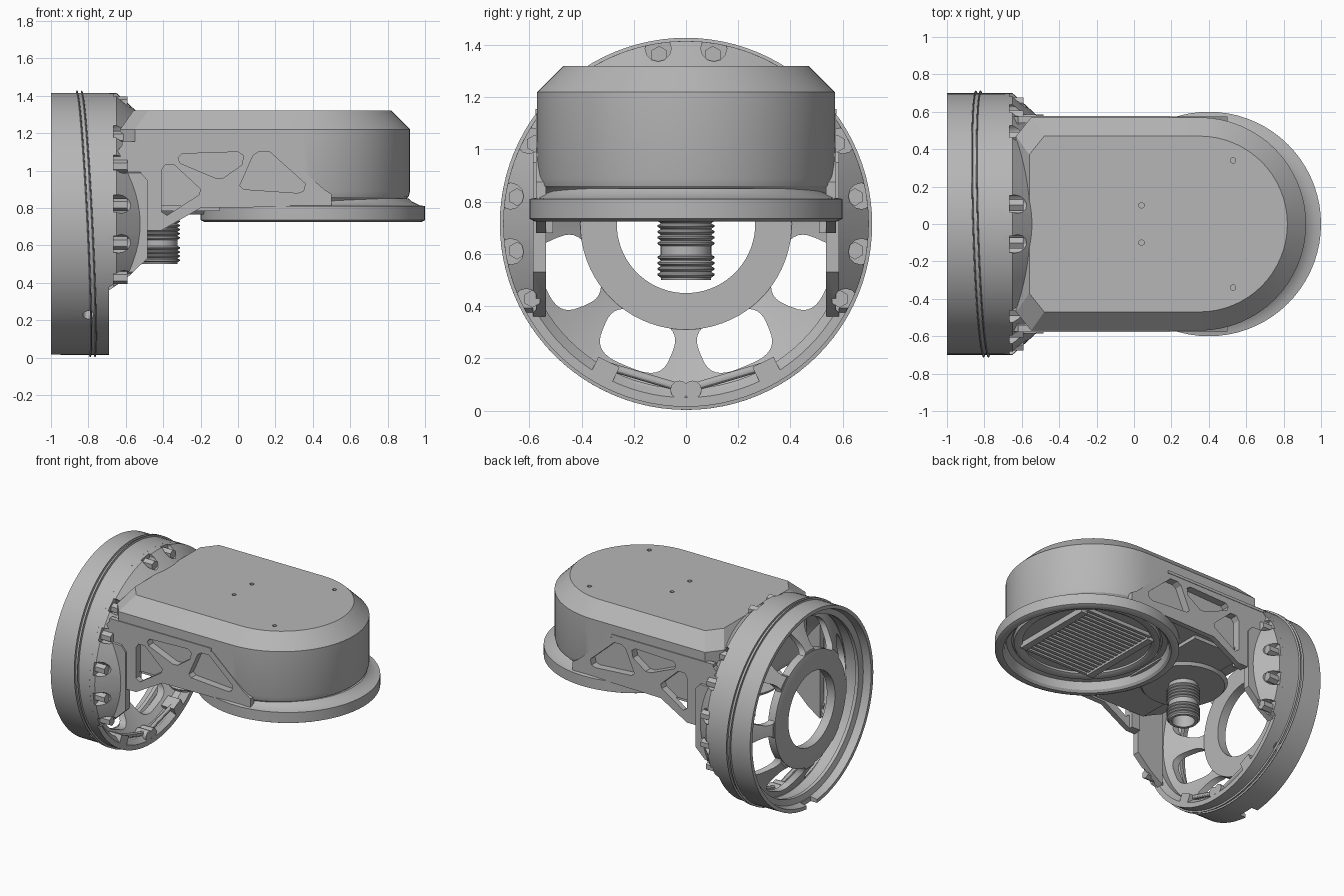
import bpy, bmesh, math
from mathutils import Matrix, Vector

cube = bpy.data.objects.get("Cube")
if cube:
    bpy.data.objects.remove(cube, do_unlink=True)

grey = bpy.data.materials.new("plain_grey")
grey.use_nodes = True
COLOUR = (0.47, 0.47, 0.47, 1)
grey.diffuse_color = COLOUR
grey.node_tree.nodes["Principled BSDF"].inputs["Base Color"].default_value = COLOUR

RZ = 0.715                      # height of the mounting ring's axis


def select(ob):
    bpy.ops.object.select_all(action='DESELECT')
    ob.select_set(True)
    bpy.context.view_layer.objects.active = ob


def shade(ob):
    select(ob)
    bpy.ops.object.shade_smooth_by_angle(angle=math.radians(30))


def finish(name, bm):
    bmesh.ops.recalc_face_normals(bm, faces=bm.faces)
    me = bpy.data.meshes.new(name)
    bm.to_mesh(me)
    bm.free()
    ob = bpy.data.objects.new(name, me)
    bpy.context.collection.objects.link(ob)
    me.materials.append(grey)
    shade(ob)
    return ob


def loft(bm, loops, closed=False):
    """Skin a list of equal point loops; closed joins the last to the first."""
    rows = [[bm.verts.new(p) for p in loop] for loop in loops]
    n = len(rows[0])
    for a, b in zip(rows, rows[1:] + rows[:1] if closed else rows[1:]):
        for i in range(n):
            j = (i + 1) % n
            bm.faces.new((a[i], a[j], b[j], b[i]))
    if not closed:
        bm.faces.new(rows[0][::-1])
        bm.faces.new(rows[-1])


def revolve(name, profile, centre, along_x=True, seg=72):
    """Spin a closed (axis, radius) profile around X or Z."""
    loops = []
    for h, r in profile:
        turn = [(r * math.cos(t), r * math.sin(t)) for t in
                (math.tau * i / seg for i in range(seg))]
        loops.append([Vector((h, u, v) if along_x else (u, v, h)) + Vector(centre) for u, v in turn])
    bm = bmesh.new()
    loft(bm, loops, True)
    return finish(name, bm)


def prism_y(bm, outline, y0, y1):
    loft(bm, [[(x, y, z) for x, z in outline] for y in (y0, y1)])


def rod(bm, p, q, r, seg=12):
    p, q = Vector(p), Vector(q)
    d = q - p
    m = Matrix.Translation((p + q) / 2) @ d.to_track_quat('Z', 'Y').to_matrix().to_4x4()
    bmesh.ops.create_cone(bm, cap_ends=True, segments=seg, radius1=r, radius2=r, depth=d.length, matrix=m)


def box(bm, lo, hi):
    lo, hi = Vector(lo), Vector(hi)
    bmesh.ops.create_cube(bm, size=1, matrix=Matrix.Translation((lo + hi) / 2) @ Matrix.Diagonal((*(hi - lo), 1)))


def cut(targets, cutter):
    cutter.hide_render = True
    for ob in targets:
        mod = ob.modifiers.new("cut", 'BOOLEAN')
        mod.operation, mod.solver, mod.object = 'DIFFERENCE', 'EXACT', cutter
        select(ob)
        bpy.ops.object.modifier_apply(modifier=mod.name)
        shade(ob)
    bpy.data.objects.remove(cutter, do_unlink=True)


# Mounting ring, with a radial hole each side and a notch at the bottom
ring = revolve("mounting_ring", [(-1, .7), (-.69, .7), (-.69, .665), (-.73, .63), (-.8, .63), (-.82, .645),
                                 (-.9, .645), (-.91, .625), (-.935, .625), (-.945, .665), (-1, .675)],
               (0, 0, RZ), seg=96)
bm = bmesh.new()
for s in (-1, 1):
    rod(bm, (-.8, s * .4, .33), (-.8, s * .6, .13), .03)
box(bm, (-1.1, -.06, -.1), (-.95, .06, .12))
cut([ring], finish("ring_cutter", bm))

# Tilted raised thread lines around the ring
for k in range(2):
    band = revolve(f"ring_thread_{k}", [(-.005, .696), (.005, .696), (.002, .713), (-.002, .713)], (0, 0, 0), seg=96)
    band.matrix_world = (Matrix.Translation((-.825 + .025 * k, 0, RZ)) @ Matrix.Rotation(-.05, 4, 'Y')
                         @ Matrix.Rotation(.03, 4, 'Z'))

# Dished spider with a hub and eight rounded windows
spider = revolve("spider_dish", [(-.985, .3), (-.985, .42), (-.82, .64), (-.77, .64), (-.945, .4), (-.945, .3)],
                 (0, 0, RZ))


def rounded(t):
    """Superellipse point: tangential width, then radial width."""
    c, s = math.cos(t), math.sin(t)
    return (math.copysign(abs(c) ** .65, c) * .14, math.copysign(abs(s) ** .65, s) * .105 + .485)


bm = bmesh.new()
for i in range(8):
    turn = Matrix.Translation((0, 0, RZ)) @ Matrix.Rotation(math.tau * (i + .5) / 8, 4, 'X')
    loft(bm, [[turn @ Vector((x, *rounded(math.tau * k / 32))) for k in range(32)] for x in (-1.1, -.6)])
cut([spider], finish("window_cutter", bm))
revolve("spider_hub", [(-1, .265), (-1, .36), (-.99, .405), (-.935, .405), (-.935, .265)], (0, 0, RZ))

# Conical shoulder between ring and arm, open below and inside
shoulder = revolve("shoulder", [(-.71, .7), (-.65, .7), (-.49, .555), (-.49, .52), (-.71, .64)], (0, 0, RZ))
bm = bmesh.new()
prism_y(bm, [(-.8, .3), (-.48, .52), (-.3, .52), (-.3, -.2), (-.8, -.2)], -1, 1)
cut([shoulder], finish("lower_cutter", bm))
bm = bmesh.new()
box(bm, (-.8, -.55, -.1), (-.3, .55, .82))
cut([shoulder], finish("inside_cutter", bm))

# Flat webs stiffening the shoulder
WEB = [(-.69, .36), (-.6, .42), (-.485, .53), (-.485, .95), (-.53, 1), (-.69, 1)]
webs = []
for s, side in ((-1, "right"), (1, "left")):
    bm = bmesh.new()
    prism_y(bm, WEB, s * .54, s * .585)
    webs.append(finish(f"{side}_shoulder_web", bm))

# Bolt pockets around the shoulder, with a hexagonal bolt in each
pockets, bosses = bmesh.new(), bmesh.new()
for deg in (81, 45, 28, 9, -9, -26):
    for s in (-1, 1):
        y = s * math.cos(math.radians(deg))
        z = math.sin(math.radians(deg))
        rod(pockets, (-.665, y * .68, RZ + z * .68), (-.4, y * .68, RZ + z * .68), .05)
        rod(bosses, (-.7, y * .655, RZ + z * .655), (-.59, y * .655, RZ + z * .655), .034, 6)
cut([shoulder] + webs, finish("pocket_cutter", pockets))
finish("shoulder_bolts", bosses)


# Arm housing: a bullet-shaped outline lofted with a chamfered top
def outline(inset, z, back):
    r = .57 - inset
    arc = [(.35 + r * math.cos(t), r * math.sin(t)) for t in
           (math.pi * (i / 32 - .5) for i in range(33))]
    corner = max(r - .1, .36)
    pts = [(back, -corner), (back + .08, -r)] + arc + [(back + .08, r), (back, corner)]
    return [(x, y, z) for x, y in pts]


bm = bmesh.new()
loft(bm, [outline(i, z, b) for i, z, b in
          ((.04, .81, -.6), (.03, .84, -.62), (.008, .86, -.63), (0, .89, -.63), (0, 1.22, -.63), (.1, 1.32, -.56))])
housing = finish("arm_housing", bm)
bm = bmesh.new()
for x, y in ((.04, .1), (.53, .34)):
    for s in (-1, 1):
        rod(bm, (x, s * y, 1.29), (x, s * y, 1.4), .016, 6)
cut([housing], finish("screw_hole_cutter", bm))

# Truss side brackets with three pockets sunk into the housing
BRACKET = [(-.69, .36), (-.6, .42), (-.485, .53), (-.485, .68), (-.41, .68), (-.2, .8), (.5, .81),
           (.5, .875), (.46, .9), (.2, 1.13), (.17, 1.135), (-.62, 1.135), (-.69, 1.05)]
WINDOWS = [[(-.32, 1.07), (-.3, 1.09), (0, 1.1), (.03, 1.08), (.02, 1.03), (-.08, .96), (-.12, .96), (-.31, 1.04)],
           [(-.41, 1), (-.39, 1.03), (-.34, 1.03), (-.2, .9), (-.21, .87), (-.38, .76), (-.41, .78)],
           [(.08, 1.08), (.11, 1.1), (.17, 1.1), (.36, .93), (.35, .89), (.32, .88), (.03, .9), (.01, .92)]]
brackets = []
ledges = bmesh.new()
for s, side in ((-1, "right"), (1, "left")):
    bm = bmesh.new()
    prism_y(bm, BRACKET, s * .535, s * .574)
    brackets.append(finish(f"{side}_bracket", bm))
    prism_y(ledges, [(-.62, 1.135), (.19, 1.135), (.19, 1.155), (-.62, 1.155)], s * .54, s * .577)
finish("bracket_ledges", ledges)
bm = bmesh.new()
for s in (-1, 1):
    for w in WINDOWS:
        prism_y(bm, w, s * .52, s * .65)
cut(brackets + [housing], finish("truss_cutter", bm))

# Round head flange with a raised collar, open underneath
revolve("head_flange", [(.735, .6), (.81, .6), (.815, .57), (.835, .53), (.85, .515), (.85, .49), (.8, .49),
                        (.795, .525), (.74, .535), (.725, .55), (.725, .58)], (.4, 0, 0), False)

# Neck plate joining the flange to the arm, and round plate for the pipe
bm = bmesh.new()
box(bm, (-.5, -.5, .785), (-.1, .5, .82))
for s in (-1, 1):
    box(bm, (-.48, s * .54 - .03, .68), (-.41, s * .54 + .03, .8))
finish("neck_plate", bm)
revolve("pipe_plate", [(.765, .09), (.765, .27), (.79, .29), (.79, .09)], (-.42, 0, 0), False, 48)

# Grille recessed in the head: slats clipped to a circle, end bars and frame
bm = bmesh.new()
for i in range(17):
    y = -.32 + .04 * i
    half = min(.27, math.sqrt(.42 ** 2 - y * y))
    box(bm, (.4 - half, y - .011, .785), (.4 + half, y + .011, .815))
for x in (.12, .68):
    box(bm, (x - .025, -.31, .77), (x + .025, .31, .815))
finish("head_grille", bm)
revolve("grille_frame", [(.795, .42), (.785, .44), (.785, .475), (.815, .48), (.815, .42)], (.4, 0, 0), False)

# Threaded hollow pipe with a plain waist
profile = [(.5, .075), (.5, .095)]
for start, count in ((.51, 4), (.63, 5)):
    for i in range(count):
        z = start + i * .022
        profile += [(z, .097), (z + .008, .109), (z + .014, .109), (z + .02, .097)]
profile += [(.79, .097), (.79, .075)]
revolve("threaded_pipe", profile, (-.42, 0, 0), False, 32)

# Latch linkage at the bottom of the ring
bm = bmesh.new()
for s in (-1, 1):
    rod(bm, (-.73, s * .3, .17), (-.73, s * .03, .09), .016)
    rod(bm, (-.73, s * .34, .14), (-.73, s * .03, .06), .012)
    rod(bm, (-.78, s * .025, .08), (-.69, s * .025, .08), .035)
    m = Matrix.Translation((-.74, s * .31, .155)) @ Matrix.Rotation(s * .45, 4, 'X') @ Matrix.Diagonal((.1, .09, .07, 1))
    bmesh.ops.create_cube(bm, size=1, matrix=m)
finish("ring_latch", bm)
